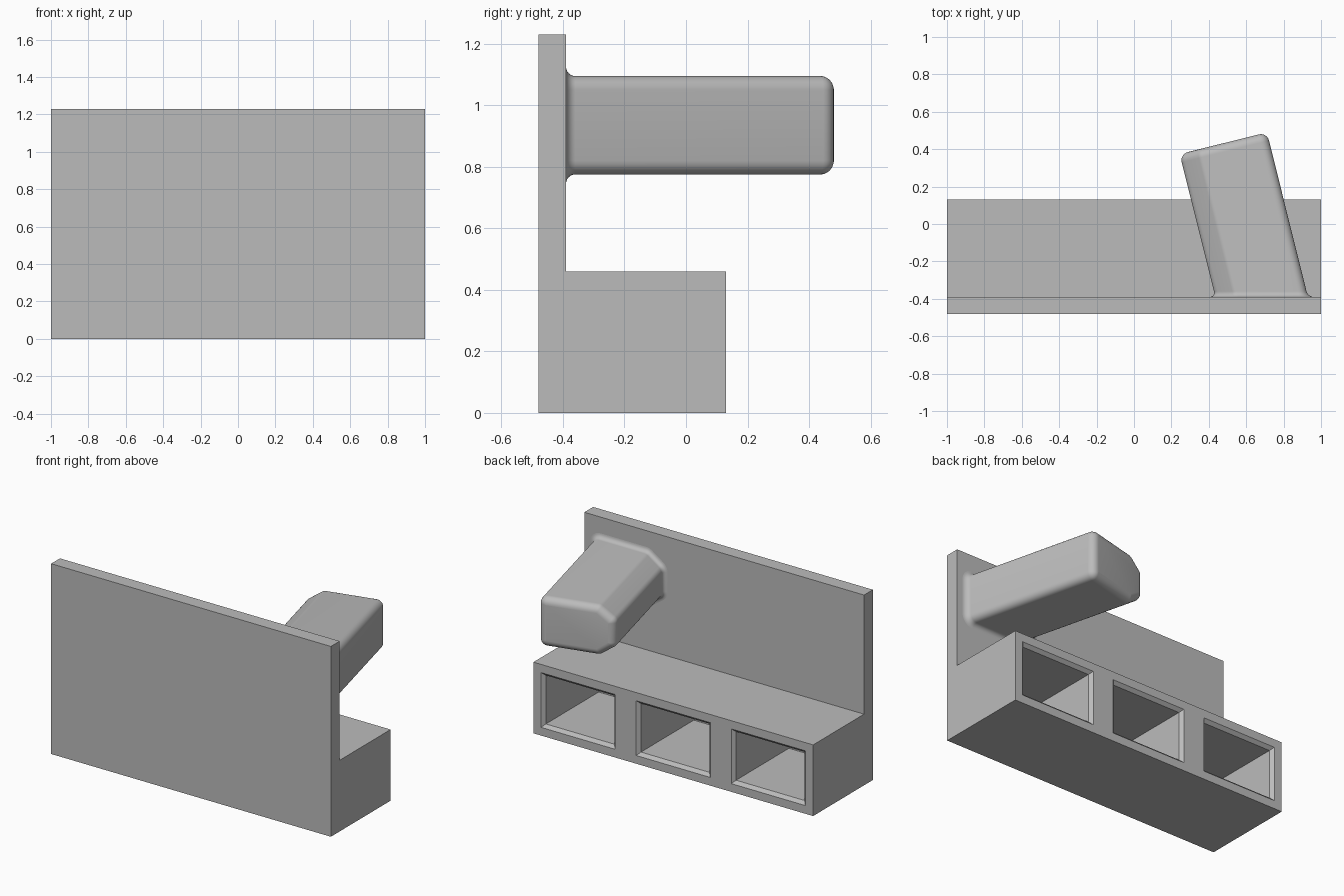
import bpy, bmesh
from math import sin, cos, pi, radians, atan2

if "Cube" in bpy.data.objects:
    bpy.data.objects.remove(bpy.data.objects["Cube"], do_unlink=True)

grey = bpy.data.materials.new("plain grey")
grey.use_nodes = True
grey.diffuse_color = (0.5, 0.5, 0.5, 1)
grey.node_tree.nodes["Principled BSDF"].inputs["Base Color"].default_value = (0.5, 0.5, 0.5, 1)


def loft(name, rings):
    """Skin a list of equal-length closed rings and cap both ends."""
    bm = bmesh.new()
    loops = [[bm.verts.new(p) for p in ring] for ring in rings]
    n = len(loops[0])
    for a, b in zip(loops, loops[1:]):
        for i in range(n):
            j = (i + 1) % n
            bm.faces.new((a[i], a[j], b[j], b[i]))
    bm.faces.new(loops[0][::-1])
    bm.faces.new(loops[-1])
    bmesh.ops.recalc_face_normals(bm, faces=bm.faces)
    mesh = bpy.data.meshes.new(name)
    bm.to_mesh(mesh)
    bm.free()
    mesh.materials.append(grey)
    obj = bpy.data.objects.new(name, mesh)
    bpy.context.collection.objects.link(obj)
    return obj


def activate(obj):
    bpy.ops.object.select_all(action='DESELECT')
    obj.select_set(True)
    bpy.context.view_layer.objects.active = obj


# Upright panel and low bin block as one L-shaped extrusion
FRONT, PANEL_BACK, BLOCK_BACK = -0.48, -0.39, 0.13
BLOCK_TOP, PANEL_TOP = 0.46, 1.23
side = [(FRONT, 0), (BLOCK_BACK, 0), (BLOCK_BACK, BLOCK_TOP),
        (PANEL_BACK, BLOCK_TOP), (PANEL_BACK, PANEL_TOP), (FRONT, PANEL_TOP)]
body = loft("panel_and_bin", [[(x, y, z) for y, z in side] for x in (-1, 1)])


# Three pockets with chamfered rims, cut from the back
def rect(cx, y, half_w, half_h):
    return [(cx + sx * half_w, y, BLOCK_TOP / 2 + sz * half_h)
            for sx, sz in ((-1, -1), (1, -1), (1, 1), (-1, 1))]


RIM = 0.02
for cx in (-0.68, 0, 0.68):
    w, h = 0.245, 0.157
    cutter = loft("pocket_cutter", [rect(cx, BLOCK_BACK + RIM, w + 2 * RIM, h + 2 * RIM),
                                    rect(cx, BLOCK_BACK - RIM, w, h),
                                    rect(cx, -0.43, w, h)])
    cutter.hide_render = True
    activate(body)
    mod = body.modifiers.new("pocket", 'BOOLEAN')
    mod.operation = 'DIFFERENCE'
    mod.solver = 'EXACT'
    mod.object = cutter
    bpy.ops.object.modifier_apply(modifier=mod.name)
    bpy.data.objects.remove(cutter, do_unlink=True)

# Slanted peg: rounded section with two chamfered corners on one side
R, FLARE, LENGTH, STEPS = 0.045, 0.03, 0.847, 6
TILT = radians(14)
BASE_X, PEG_Z = 0.6825, 0.935
core = [(0.195, -0.115), (0.195, 0.115), (-0.12, 0.115),
        (-0.195, 0.062), (-0.195, -0.062), (-0.12, -0.115)]


def section(radius):
    """Core polygon swelled by a radius, with an arc on each corner."""
    pts = []
    for i, (u, v) in enumerate(core):
        (pu, pv), (nu, nv) = core[i - 1], core[(i + 1) % len(core)]
        start = atan2(-(u - pu), v - pv)
        turn = (atan2(-(nu - u), nv - v) - start) % (2 * pi)
        for k in range(STEPS + 1):
            a = start + turn * k / STEPS
            pts.append((u + radius * cos(a), v + radius * sin(a)))
    return pts


def wall_ring(radius, y):
    """Ring lying parallel to the panel."""
    cx = BASE_X - (y - PANEL_BACK) * sin(TILT) / cos(TILT)
    return [(cx + u / cos(TILT), y, PEG_Z + v) for u, v in section(radius)]


def end_ring(radius, s):
    """Ring square to the peg axis, s along it."""
    return [(BASE_X - s * sin(TILT) + u * cos(TILT),
             PANEL_BACK + s * cos(TILT) + u * sin(TILT), PEG_Z + v)
            for u, v in section(radius)]


arc = [k / STEPS * pi / 2 for k in range(STEPS + 1)]
rings = [wall_ring(R + FLARE, PANEL_BACK - 0.01)]
rings += [wall_ring(R + FLARE * (1 - sin(a)), PANEL_BACK + FLARE * (1 - cos(a))) for a in arc]
rings += [end_ring(R * cos(a) + 0.0005, LENGTH - R + R * sin(a)) for a in arc]
peg = loft("slanted_peg", rings)
activate(peg)
bpy.ops.object.shade_smooth_by_angle(angle=radians(30))
